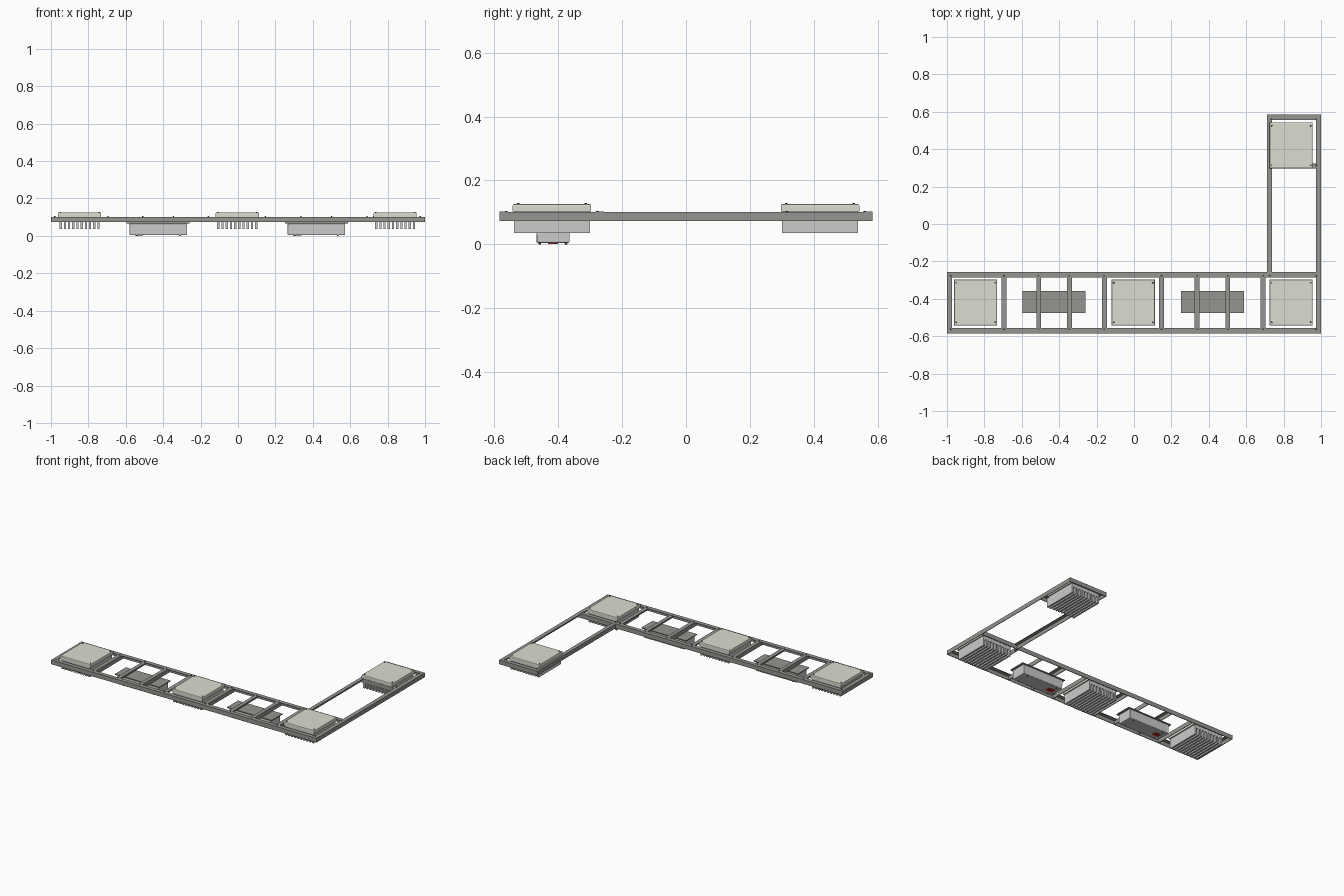
import bpy, bmesh
from mathutils import Vector, Matrix

if "Cube" in bpy.data.objects:
    bpy.data.objects.remove(bpy.data.objects["Cube"])

Z0, Z1 = 0.073, 0.102          # underside and top of the frame
YF, YB = -0.585, -0.257        # outer edges of the long section
LAMP_Y = -0.42


def material(name, rgb):
    m = bpy.data.materials.new(name)
    m.diffuse_color = (*rgb, 1)
    m.use_nodes = True
    m.node_tree.nodes["Principled BSDF"].inputs["Base Color"].default_value = m.diffuse_color
    return m


DARK = material("dark_metal", (0.30, 0.30, 0.28))
PALE = material("pale_panel", (0.72, 0.72, 0.64))
RED = material("red_plug", (0.55, 0.03, 0.02))
BLACK = material("screw_black", (0.06, 0.06, 0.06))


def finish(name, bm, mat=None):
    bmesh.ops.recalc_face_normals(bm, faces=bm.faces)
    me = bpy.data.meshes.new(name)
    bm.to_mesh(me)
    bm.free()
    ob = bpy.data.objects.new(name, me)
    bpy.context.collection.objects.link(ob)
    if mat:
        me.materials.append(mat)
    return ob


def add_box(bm, x0, x1, y0, y1, z0, z1):
    mat = Matrix.Translation(((x0 + x1) / 2, (y0 + y1) / 2, (z0 + z1) / 2)) \
        @ Matrix.Diagonal((x1 - x0, y1 - y0, z1 - z0, 1))
    return bmesh.ops.create_cube(bm, size=1, matrix=mat)["verts"]


def bevel_level(bm, z, width):
    edges = [e for e in bm.edges if all(abs(v.co.z - z) < 1e-4 for v in e.verts)]
    bmesh.ops.bevel(bm, geom=edges, offset=width, segments=2, profile=0.5, affect='EDGES')


def angle_bar(name, start, end, inward, width=0.028, drop=0.0):
    """L-section bar: flange on top, wall along the outer line start-end."""
    t, top = 0.004, Z1 - drop
    a, b = Vector((*start, 0)), Vector((*end, 0))
    n = Vector((*inward, 0))
    prof = [(0, Z0), (t, Z0), (t, top - t), (width, top - t), (width, top), (0, top)]
    bm = bmesh.new()
    face = bm.faces.new([bm.verts.new(a + n * u + Vector((0, 0, z))) for u, z in prof])
    ext = bmesh.ops.extrude_face_region(bm, geom=[face])
    bmesh.ops.translate(bm, vec=b - a,
                        verts=[v for v in ext["geom"] if isinstance(v, bmesh.types.BMVert)])
    return finish(name, bm, DARK)


def screws(name, points, z, r=0.0045, h=0.004):
    bm = bmesh.new()
    for x, y in points:
        bmesh.ops.create_cone(bm, cap_ends=True, segments=10, radius1=r, radius2=r * 0.8,
                              depth=h, matrix=Matrix.Translation((x, y, z)))
    finish(name, bm, BLACK)


# Long section of the frame
angle_bar("front_rail", (-1, YF), (1, YF), (0, 1))
angle_bar("rear_rail", (-1, YB), (1, YB), (0, -1))
d = 0.0006
angle_bar("left_end_bar", (-1, YF + d), (-1, YB - d), (1, 0), drop=d)
cross = [(-0.682, -1), (-0.171, 1), (0.160, -1), (0.704, -1)]
for i, (x, s) in enumerate(cross):
    angle_bar(f"cross_bar_{i}", (x, YF + 0.004), (x, YB - 0.004), (s, 0), 0.027, d)

# Return arm of the frame
angle_bar("arm_outer_rail", (1, YF + d), (1, 0.585), (-1, 0), drop=d)
angle_bar("arm_inner_rail", (0.712, YB - 0.028), (0.712, 0.585), (1, 0), 0.026, d)
angle_bar("arm_end_bar", (0.712 + d, 0.585), (1 - d, 0.585), (0, -1))
angle_bar("arm_cross_bar", (0.716, 0.297), (0.996, 0.297), (0, 1), 0.026, 2 * d)

# Frame screws
heads = [(x, y) for x in (-0.98, -0.695, -0.51, -0.345, -0.158, 0.147, 0.337, 0.5, 0.69, 0.975)
         for y in (YF + 0.022, YB - 0.020)]
heads += [(x, y) for x in (0.733, 0.975) for y in (0.315, 0.56)] + [(0.725, YB - 0.02)]
screws("frame_screws", heads, Z1 + 0.001)


def lamp(tag, cx, cy):
    hx, hy = 0.115, 0.123
    # top panel with softened upper edge
    bm = bmesh.new()
    add_box(bm, cx - hx, cx + hx, cy - hy, cy + hy, Z1, 0.126)
    bevel_level(bm, 0.126, 0.005)
    finish(f"lamp_panel_{tag}", bm, PALE)
    # heat sink base and fins running front to back
    bm = bmesh.new()
    fx, fy, n, w = 0.107, 0.119, 10, 0.012
    add_box(bm, cx - fx, cx + fx, cy - fy, cy + fy, 0.080, Z1)
    pitch = (2 * fx - w) / (n - 1)
    for i in range(n):
        x = cx - fx + i * pitch
        add_box(bm, x, x + w, cy - fy, cy + fy, 0.036, 0.080)
    finish(f"heat_sink_{tag}", bm)
    screws(f"lamp_screws_{tag}", [(cx + sx * 0.104, cy + sy * 0.106)
                                  for sx in (-1, 1) for sy in (-1, 1)], 0.1268)


for tag, cx, cy in (("left", -0.847, LAMP_Y), ("middle", -0.004, LAMP_Y),
                    ("corner", 0.840, LAMP_Y), ("arm", 0.840, 0.42)):
    lamp(tag, cx, cy)


def driver(tag, cx):
    cy = -0.417
    # hanger bars
    for s in (-1, 1):
        x = cx + s * 0.082
        angle_bar(f"hanger_bar_{tag}_{'lr'[s > 0]}", (x + s * 0.013, YF + 0.004),
                  (x + s * 0.013, YB - 0.004), (-s, 0), 0.026, d)
    # mounting plate
    bm = bmesh.new()
    add_box(bm, cx - 0.168, cx + 0.168, cy - 0.059, cy + 0.059, 0.067, Z0)
    finish(f"driver_plate_{tag}", bm, DARK)
    # housing with recessed side panels
    bm = bmesh.new()
    add_box(bm, cx - 0.154, cx + 0.154, cy - 0.052, cy + 0.052, 0.004, 0.067)
    bm.normal_update()
    sides = [f for f in bm.faces if abs(f.normal.y) > 0.9]
    bmesh.ops.inset_individual(bm, faces=sides, thickness=0.009, depth=-0.003)
    bevel_level(bm, 0.004, 0.005)
    finish(f"driver_housing_{tag}", bm)
    # red plug and screws underneath
    bm = bmesh.new()
    add_box(bm, cx - 0.125, cx - 0.08, cy - 0.016, cy + 0.016, 0.001, 0.008)
    finish(f"driver_plug_{tag}", bm, RED)
    screws(f"driver_screws_{tag}", [(cx + sx * 0.115, cy + sy * 0.041)
                                    for sx in (-1, 1) for sy in (-1, 1)], 0.002)


driver("left", -0.427)
driver("right", 0.419)
